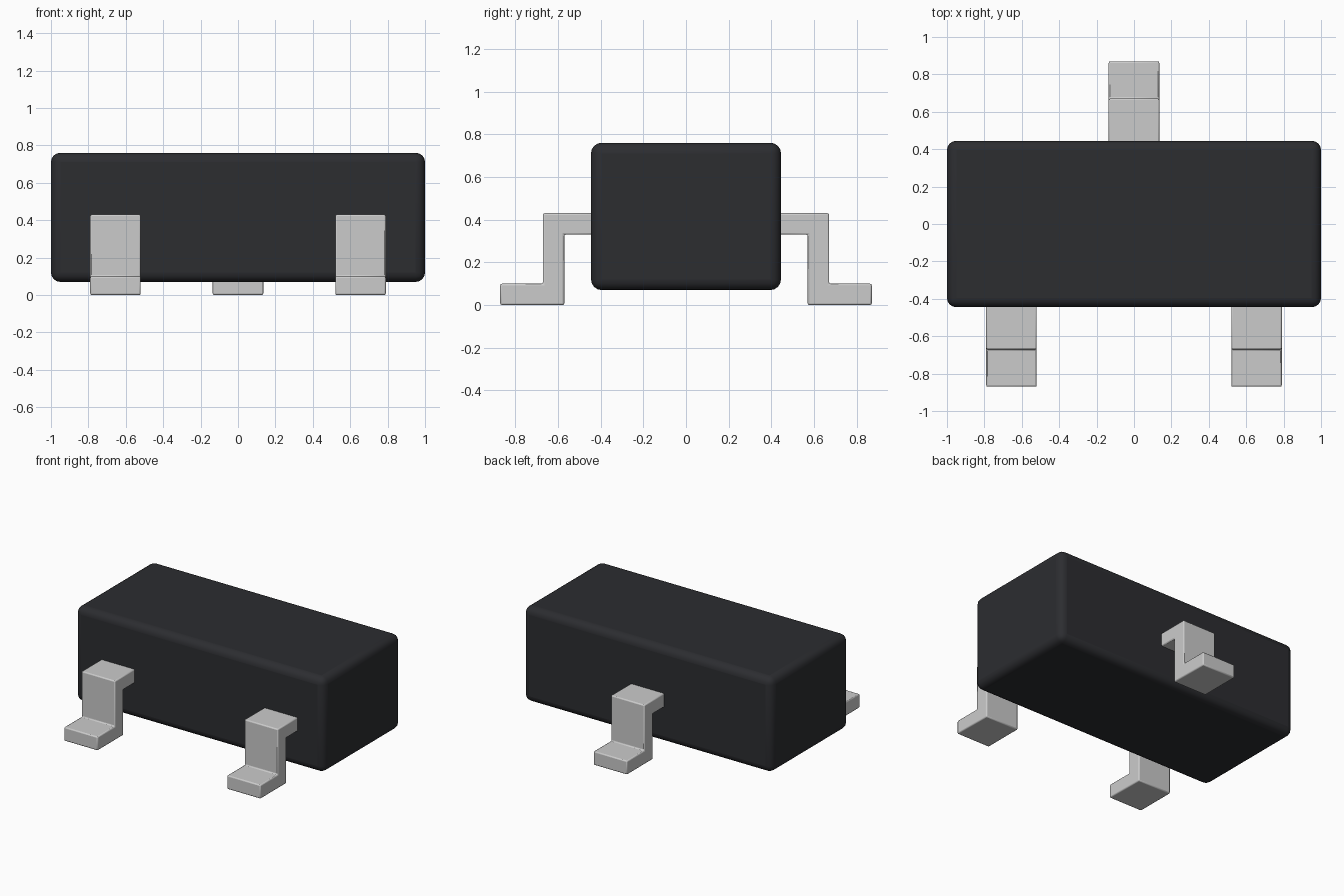
import bpy, bmesh

if "Cube" in bpy.data.objects:
    bpy.data.objects.remove(bpy.data.objects["Cube"])


def finish(name, bm, bevel, segments, mat=None):
    bmesh.ops.recalc_face_normals(bm, faces=bm.faces[:])
    me = bpy.data.meshes.new(name)
    bm.to_mesh(me)
    bm.free()
    ob = bpy.data.objects.new(name, me)
    bpy.context.collection.objects.link(ob)
    mod = ob.modifiers.new("Rounded edges", 'BEVEL')
    mod.width = bevel
    mod.segments = segments
    mod.limit_method = 'ANGLE'
    if mat:
        me.materials.append(mat)
    bpy.ops.object.select_all(action='DESELECT')
    ob.select_set(True)
    bpy.context.view_layer.objects.active = ob
    bpy.ops.object.shade_smooth_by_angle()
    return ob


# Moulded plastic body
black = bpy.data.materials.new("black_plastic")
black.diffuse_color = (0.025, 0.026, 0.03, 1)
black.use_nodes = True
black.node_tree.nodes["Principled BSDF"].inputs["Base Color"].default_value = black.diffuse_color
bm = bmesh.new()
bmesh.ops.create_cube(bm, size=1)
bmesh.ops.scale(bm, vec=(2.0, 0.89, 0.69), verts=bm.verts)
bmesh.ops.translate(bm, vec=(0, 0, 0.415), verts=bm.verts)
finish("body", bm, 0.05, 4, black)

# Gull-wing lead side profile: (distance outward, height)
PROFILE = [(0.40, 0.33), (0.57, 0.33), (0.57, 0.0), (0.87, 0.0),
           (0.87, 0.1), (0.67, 0.1), (0.67, 0.43), (0.40, 0.43)]


def lead(name, x, side, width=0.27):
    bm = bmesh.new()
    face = bm.faces.new([bm.verts.new((x - width / 2, side * d, z)) for d, z in PROFILE])
    ext = bmesh.ops.extrude_face_region(bm, geom=[face])
    moved = [g for g in ext["geom"] if isinstance(g, bmesh.types.BMVert)]
    bmesh.ops.translate(bm, vec=(width, 0, 0), verts=moved)
    finish(name, bm, 0.008, 2)


# Two leads in front, one behind
lead("front_left_lead", -0.655, -1)
lead("front_right_lead", 0.655, -1)
lead("back_lead", 0, 1)
